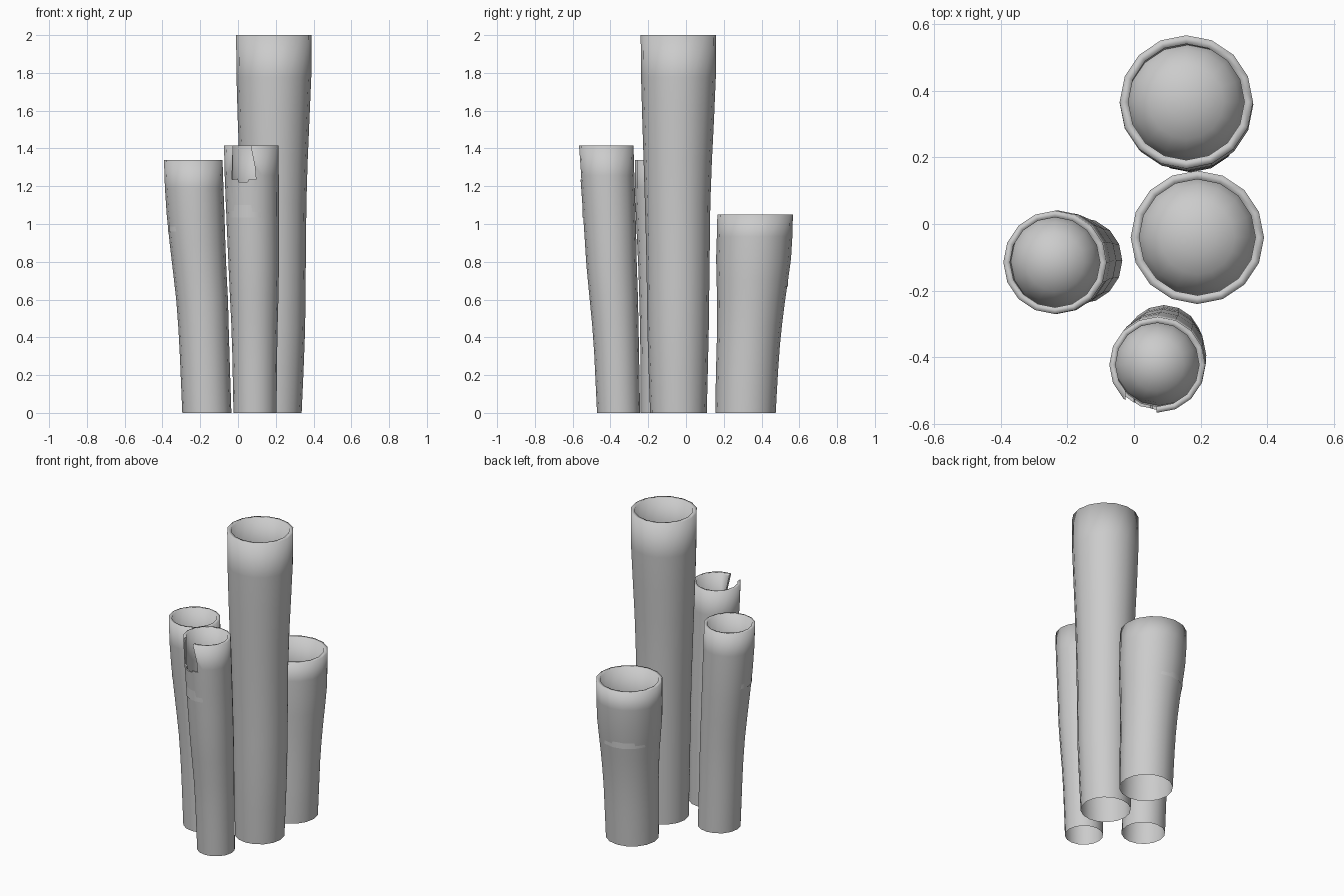
import bpy, bmesh, math
from mathutils import Vector

if "Cube" in bpy.data.objects:
    bpy.data.objects.remove(bpy.data.objects["Cube"])

SIDES, LOOPS = 16, 9

grey = bpy.data.materials.new("plain_grey")
grey.diffuse_color = (0.6, 0.6, 0.6, 1)
grey.use_nodes = True
grey.node_tree.nodes["Principled BSDF"].inputs["Base Color"].default_value = grey.diffuse_color


def lerp_keys(keys, z):
    """Smoothly interpolate (z, cx, cy, radius) keys at height z."""
    for a, b in zip(keys, keys[1:]):
        if z <= b[0] + 1e-6:
            t = (z - a[0]) / (b[0] - a[0])
            return [a[i] + (b[i] - a[i]) * t for i in (1, 2, 3)]
    return list(keys[-1][1:])


def ring(bm, cx, cy, r, z):
    return [bm.verts.new((cx + r * math.cos(2 * math.pi * i / SIDES),
                          cy + r * math.sin(2 * math.pi * i / SIDES), z))
            for i in range(SIDES)]


def tube(name, keys):
    """Leaning tube, open below, with a flat rim and a domed pocket floor."""
    top = keys[-1][0]
    bm = bmesh.new()
    # outer wall
    rings = []
    for k in range(LOOPS + 1):
        z = top * k / LOOPS
        rings.append(ring(bm, *lerp_keys(keys, z), z))
    # rim and inner wall
    cx, cy, r = keys[-1][1:]
    ri = r * 0.87
    rings.append(ring(bm, cx, cy, ri, top))
    rings.append(ring(bm, cx, cy, ri, top - 0.2))
    rings.append(ring(bm, cx, cy, ri, top - 0.38))
    # domed floor
    for a in (25, 50, 72):
        a = math.radians(a)
        rings.append(ring(bm, cx, cy, ri * math.cos(a), top - 0.38 + 0.12 * math.sin(a)))
    for a, b in zip(rings, rings[1:]):
        for i in range(SIDES):
            j = (i + 1) % SIDES
            bm.faces.new((a[i], a[j], b[j], b[i]))
    tip = bm.verts.new((cx, cy, top - 0.26))
    for i in range(SIDES):
        bm.faces.new((rings[-1][i], rings[-1][(i + 1) % SIDES], tip))
    # crease where the pocket wall meets the dome
    for i in range(SIDES):
        bm.edges.get((rings[LOOPS + 3][i], rings[LOOPS + 3][(i + 1) % SIDES])).smooth = False
    for f in bm.faces:
        f.smooth = True
    me = bpy.data.meshes.new(name)
    me.materials.append(grey)
    ob = bpy.data.objects.new(name, me)
    bpy.context.collection.objects.link(ob)
    return ob, bm


def finish(ob, bm):
    bm.to_mesh(ob.data)
    bm.free()


# keys: z, centre x, centre y, radius
finish(*tube("tall_tube", [
    (0, .187, -.04, .15), (.4, .193, -.042, .162), (.8, .192, -.042, .167),
    (1.2, .188, -.045, .175), (1.5, .188, -.042, .188),
    (1.78, .19, -.04, .198), (2.0, .19, -.04, .2)]))
finish(*tube("left_tube", [
    (0, -.165, -.11, .13), (.4, -.18, -.11, .132), (.6, -.19, -.11, .137),
    (.8, -.207, -.11, .143), (1.0, -.222, -.112, .152),
    (1.19, -.232, -.115, .155), (1.34, -.237, -.115, .155)]))
finish(*tube("back_tube", [
    (0, .17, .315, .16), (.2, .17, .322, .164), (.4, .168, .332, .168),
    (.6, .165, .345, .18), (.8, .16, .357, .198),
    (.93, .157, .363, .2), (1.05, .157, .366, .2)]))

# front tube with a torn dent pressed into the lip
ob, bm = tube("front_tube", [
    (0, .09, -.357, .114), (.4, .088, -.37, .12), (.6, .086, -.382, .128),
    (.8, .083, -.395, .134), (1.0, .078, -.403, .138),
    (1.24, .073, -.416, .143), (1.415, .07, -.422, .144)])
finish(ob, bm)

# cutter: stepped slot profile extruded through the front wall
profile = [(-.032, 1.235), (0, 1.24), (.003, 1.222), (.05, 1.222), (.055, 1.235),
           (.095, 1.235), (.09, 1.3), (.06, 1.45), (-.025, 1.45)]
cb = bmesh.new()
face = cb.faces.new([cb.verts.new((x, -.65, z)) for x, z in profile])
ext = bmesh.ops.extrude_face_region(cb, geom=[face])
for v in ext["geom"]:
    if isinstance(v, bmesh.types.BMVert):
        v.co.y = -.5
bmesh.ops.recalc_face_normals(cb, faces=cb.faces)
cm = bpy.data.meshes.new("notch_cutter")
cb.to_mesh(cm)
cb.free()
cutter = bpy.data.objects.new("notch_cutter", cm)
bpy.context.collection.objects.link(cutter)
cutter.hide_render = True
cutter.hide_set(True)
mod = ob.modifiers.new("notch", "BOOLEAN")
mod.operation = "DIFFERENCE"
mod.solver = "EXACT"
mod.object = cutter
